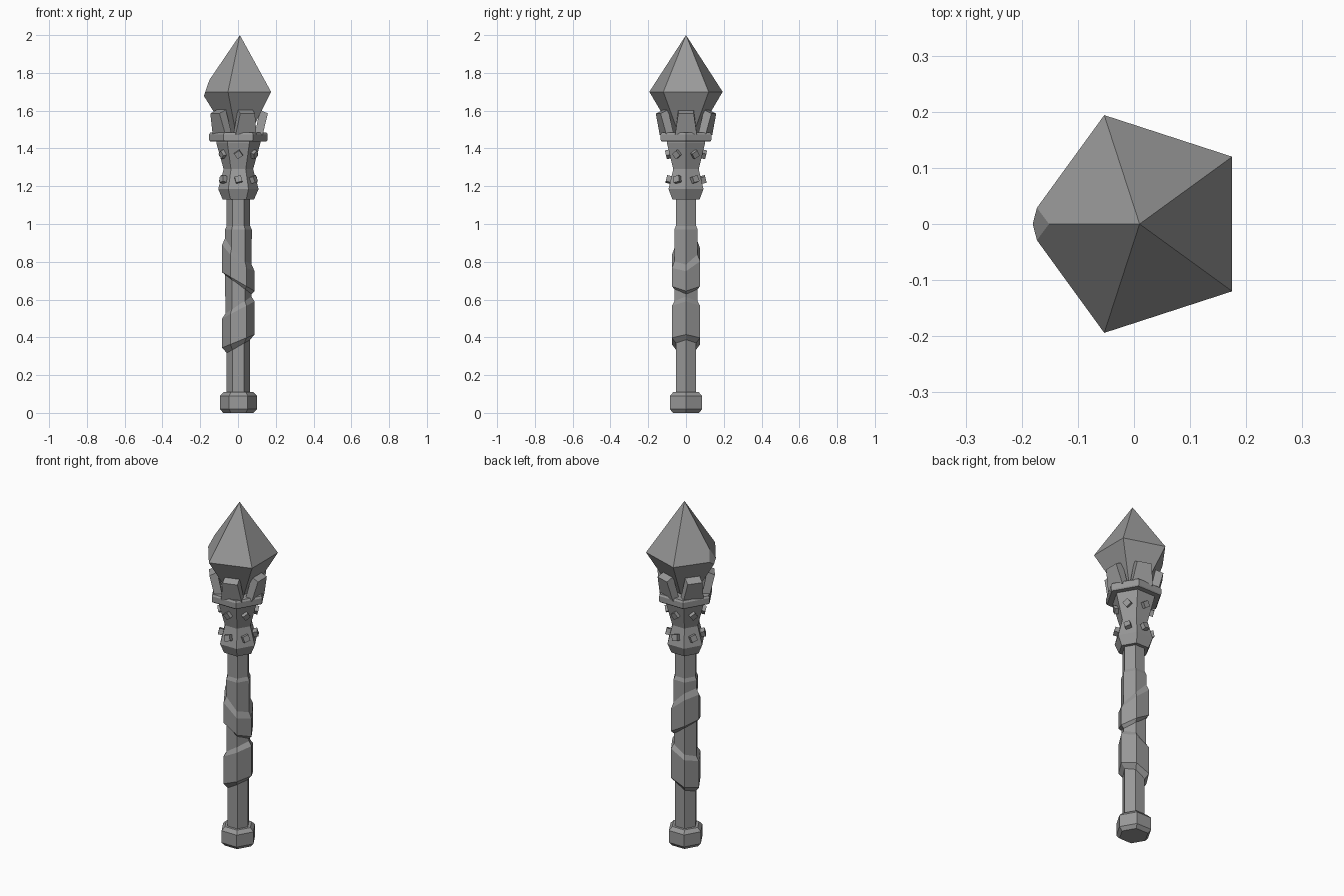
import bpy
import bmesh
from math import cos, sin, pi, radians
from mathutils import Matrix, Vector

cube = bpy.data.objects.get("Cube")
if cube:
    bpy.data.objects.remove(cube, do_unlink=True)

grey = bpy.data.materials.new("stone_grey")
grey.use_nodes = True
colour = (0.32, 0.32, 0.32, 1)
grey.diffuse_color = colour
grey.node_tree.nodes["Principled BSDF"].inputs["Base Color"].default_value = colour


def finish(name, bm):
    bmesh.ops.recalc_face_normals(bm, faces=bm.faces)
    mesh = bpy.data.meshes.new(name)
    bm.to_mesh(mesh)
    bm.free()
    mesh.materials.append(grey)
    obj = bpy.data.objects.new(name, mesh)
    bpy.context.collection.objects.link(obj)
    return obj


def turned(name, profile, sides=6, centre=0.002):
    """Faceted turned part; profile rows are radius, height, x slope, y slope."""
    bm = bmesh.new()
    rings = []
    for r, z, *slope in profile:
        sx, sy = slope or (0, 0)
        ring = []
        for i in range(sides):
            a = 2 * pi * i / sides
            ring.append(bm.verts.new((centre + r * cos(a), r * sin(a),
                                      z + sx * cos(a) + sy * sin(a))))
        rings.append(ring)
    for low, high in zip(rings, rings[1:]):
        for i in range(sides):
            j = (i + 1) % sides
            bm.faces.new((low[i], low[j], high[j], high[i]))
    bm.faces.new(rings[0][::-1])
    bm.faces.new(rings[-1])
    return finish(name, bm)


# Handle, pommel and grip
turned("handle", [(0.062, 0.05), (0.062, 1.18)])
turned("pommel", [(0.08, 0), (0.098, 0.02), (0.098, 0.09), (0.078, 0.11)])
turned("grip_sleeve", [(0.062, 0.45), (0.069, 0.5), (0.071, 0.97), (0.062, 0.99)])
turned("upper_wrap", [(0.065, 0.675, -0.05, 0), (0.086, 0.695, -0.05, 0),
                      (0.086, 0.82, -0.07, 0.02), (0.068, 0.86, -0.07, 0.02)])
turned("lower_wrap", [(0.06, 0.35, 0.035, 0), (0.086, 0.38, 0.035, 0),
                      (0.086, 0.545, 0.045, 0), (0.066, 0.575, 0.045, 0)])

# Head socket and collar
turned("socket", [(0.083, 1.13), (0.107, 1.185), (0.078, 1.29),
                  (0.117, 1.43), (0.117, 1.45)])
turned("collar", [(0.15, 1.438), (0.155, 1.445), (0.155, 1.475), (0.148, 1.485)])

# Studs, one per socket face in two rows
for row, (z, reach, tilt, spin) in {"upper": (1.37, 0.09, 13, 35),
                                    "lower": (1.235, 0.088, -14, 15)}.items():
    bm = bmesh.new()
    for i in range(6):
        place = (Matrix.Translation((0.002, 0, z))
                 @ Matrix.Rotation(radians(30 + 60 * i), 4, "Z")
                 @ Matrix.Translation((reach, 0, 0))
                 @ Matrix.Rotation(radians(tilt), 4, "Y")
                 @ Matrix.Rotation(radians(spin), 4, "X"))
        bmesh.ops.create_cube(bm, size=0.034, matrix=place)
    finish(row + "_studs", bm)

# Five tapered prongs leaning outward around the gem
for i in range(5):
    bm = bmesh.new()
    bmesh.ops.create_cube(bm, size=1)
    turn = Matrix.Rotation(2 * pi * i / 5, 4, "Z")
    for v in bm.verts:
        top, outer = v.co.z > 0, v.co.x > 0
        radius = (0.127 if outer else 0.085) + (0.028 if top else 0)
        width = 0.041 if top else 0.058
        height = (1.585 if outer else 1.605) if top else 1.47
        v.co = turn @ Vector((radius, width if v.co.y > 0 else -width, height))
        v.co.x += 0.003
    finish(f"prong_{i + 1}", bm)

# Five-sided gem with one chipped corner
bm = bmesh.new()
tip = bm.verts.new((0.01, 0, 2))
base = bm.verts.new((0.01, 0, 1.37))
girdle = [bm.verts.new((0.01 + 0.204 * cos(a), 0.204 * sin(a), 1.7))
          for a in (pi * (2 * i + 1) / 5 for i in range(5))]
for i in range(5):
    j = (i + 1) % 5
    bm.faces.new((girdle[i], girdle[j], tip))
    bm.faces.new((girdle[j], girdle[i], base))
cut = bmesh.ops.bisect_plane(bm, geom=bm.verts[:] + bm.edges[:] + bm.faces[:],
                             plane_co=(-0.173, 0, 1.7), plane_no=(-0.067, 0, 0.023),
                             clear_outer=True)
rim = [e for e in cut["geom_cut"] if isinstance(e, bmesh.types.BMEdge)]
bmesh.ops.holes_fill(bm, edges=rim, sides=0)
finish("gem", bm)
